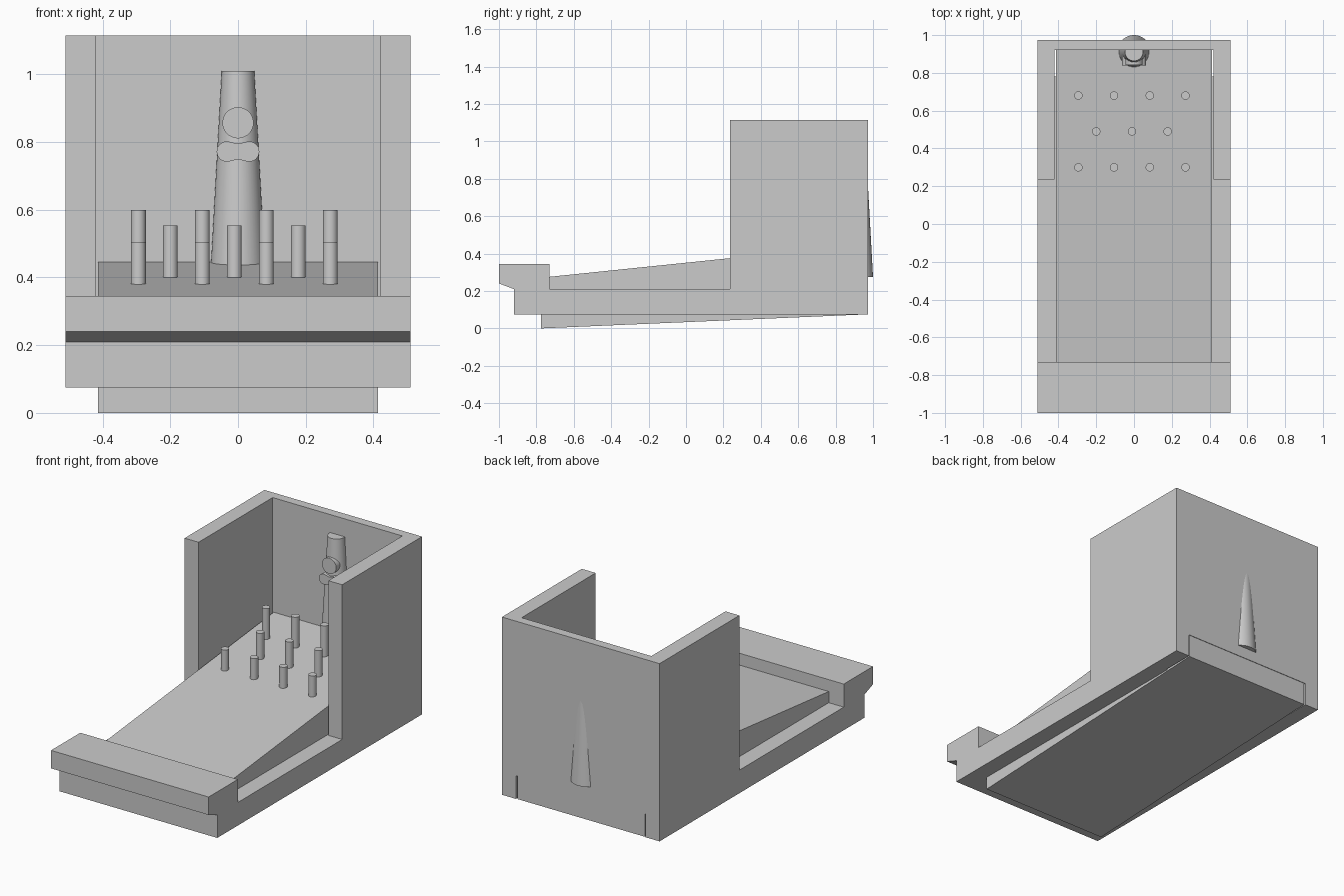
import bpy, bmesh
from math import pi, cos, sin, radians
from mathutils import Matrix

if "Cube" in bpy.data.objects:
    bpy.data.objects.remove(bpy.data.objects["Cube"])


def extrude(name, pts, depth, place):
    """Solid from a 2D outline: place(u, v, t) maps to 3D, t runs over depth."""
    bm = bmesh.new()
    rings = [[bm.verts.new(place(u, v, t)) for u, v in pts] for t in depth]
    n = len(pts)
    bm.faces.new(rings[0])
    bm.faces.new(rings[1][::-1])
    for i in range(n):
        j = (i + 1) % n
        bm.faces.new((rings[0][j], rings[0][i], rings[1][i], rings[1][j]))
    bmesh.ops.recalc_face_normals(bm, faces=bm.faces)
    return finish(name, bm)


def finish(name, bm):
    me = bpy.data.meshes.new(name)
    bm.to_mesh(me)
    bm.free()
    ob = bpy.data.objects.new(name, me)
    bpy.context.collection.objects.link(ob)
    return ob


def smooth(ob):
    bpy.ops.object.select_all(action='DESELECT')
    ob.select_set(True)
    bpy.context.view_layer.objects.active = ob
    bpy.ops.object.shade_smooth_by_angle(angle=radians(35))


def cone(name, x, y, z0, z1, r0, r1, sides=32):
    bm = bmesh.new()
    bmesh.ops.create_cone(bm, cap_ends=True, segments=sides, radius1=r0, radius2=r1, depth=z1 - z0,
                          matrix=Matrix.Translation((x, y, (z0 + z1) / 2)))
    ob = finish(name, bm)
    smooth(ob)
    return ob


def cut(target, name, x, y, z):
    """Subtract a box symmetric in x."""
    tool = extrude(name, [(y[0], z[0]), (y[1], z[0]), (y[1], z[1]), (y[0], z[1])], (-x, x), side)
    tool.hide_render = True
    tool.hide_viewport = True
    mod = target.modifiers.new(name, 'BOOLEAN')
    mod.object = tool
    mod.operation = 'DIFFERENCE'
    mod.solver = 'EXACT'


def side(u, v, t):
    return (t, u, v)


def front(u, v, t):
    return (u, t, v)


# Housing: floor, front lip and three walls from one side profile
housing = extrude("housing", [(-0.92, 0.075), (0.973, 0.075), (0.973, 1.115), (0.235, 1.115),
                              (0.235, 0.21), (-0.73, 0.21), (-0.73, 0.345), (-1.0, 0.345),
                              (-1.0, 0.24), (-0.92, 0.21)], (-0.51, 0.51), side)
cut(housing, "room_cutter", 0.42, (0.1, 0.92), (0.21, 1.3))
cut(housing, "rear_slot_cutter", 0.42, (0.78, 1.1), (-0.1, 0.21))

# Sloped deck, poking out below the floor
extrude("ramp", [(-0.775, 0.0), (0.97, 0.075), (0.97, 0.21), (0.93, 0.21), (0.93, 0.447),
                 (-0.775, 0.271)], (-0.413, 0.413), side)

# Pegs in three staggered rows: y, top z, count
for y, top, count in ((0.30, 0.503, 4), (0.49, 0.553, 3), (0.68, 0.60, 4)):
    for i in range(count):
        x = -0.011 + (i - (count - 1) / 2) * 0.189
        cone("peg", x, y, 0.275 + (y + 0.73) * 0.104 - 0.01, top, 0.022, 0.022)

# Tapered post set into the back wall
cone("tapered_post", 0, 0.911, 0.275, 1.01, 0.089, 0.048, 48)

# Round disc on the post
disc = extrude("disc", [(0.046 * cos(i * pi / 20), 0.857 + 0.046 * sin(i * pi / 20)) for i in range(40)],
               (0.842, 0.90), front)
smooth(disc)

# Bow-shaped plate below the disc: rounded ends, narrow waist
right = [(0.033 + 0.03 * cos(a), 0.772 + 0.03 * sin(a))
         for a in (radians(-100 + 200 * i / 16) for i in range(17))]
left = [(-u, v) for u, v in reversed(right)]
bow = extrude("bow_plate", right + [(0, 0.795)] + left + [(0, 0.749)], (0.838, 0.90), front)
smooth(bow)
